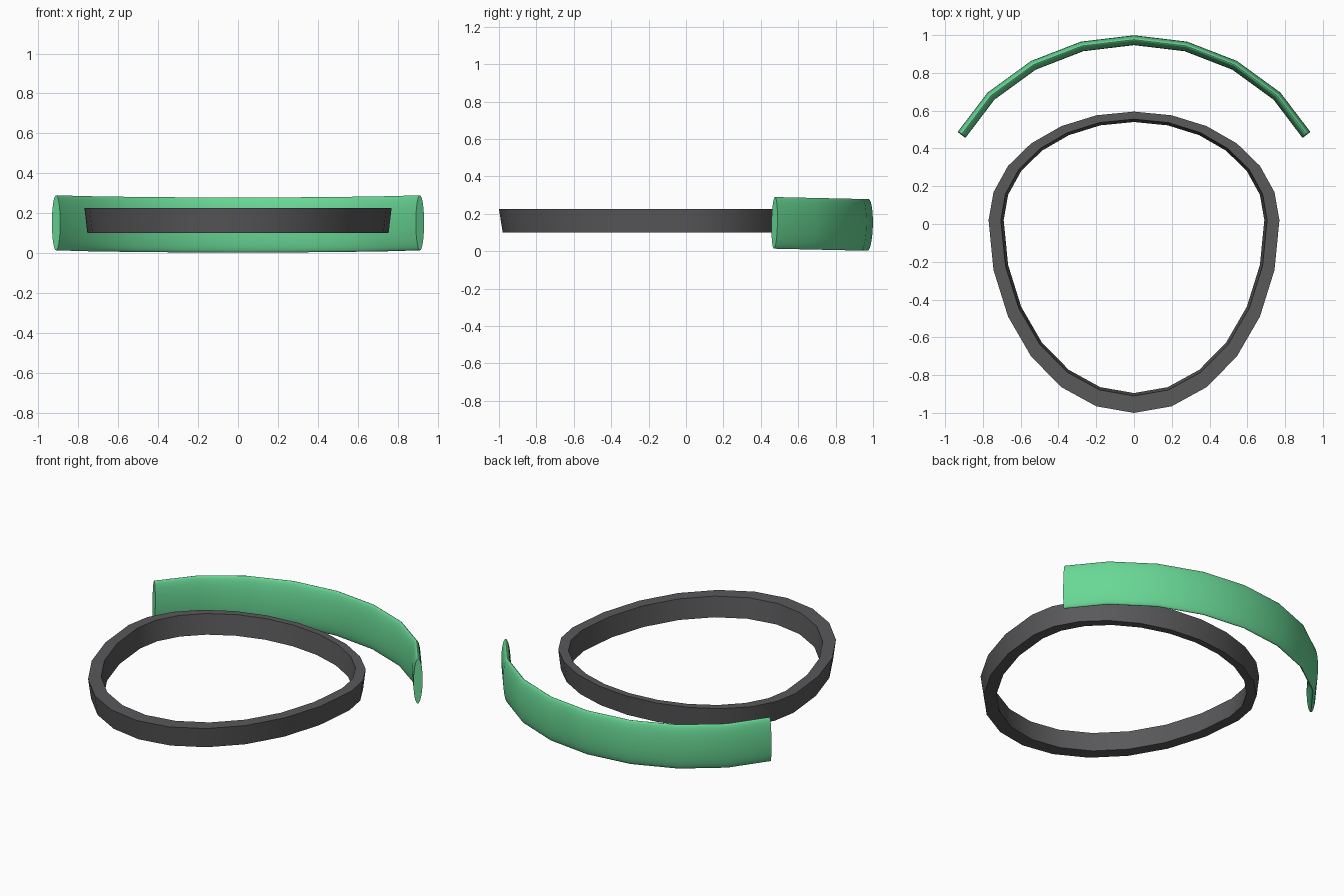
import bpy, bmesh, math
from mathutils import Vector

if "Cube" in bpy.data.objects:
    bpy.data.objects.remove(bpy.data.objects["Cube"])


def material(name, color):
    m = bpy.data.materials.new(name)
    m.diffuse_color = (*color, 1)
    m.use_nodes = True
    m.node_tree.nodes["Principled BSDF"].inputs["Base Color"].default_value = m.diffuse_color
    return m


def loft(name, sections, mat, closed):
    """Skin a list of equal-length closed sections, as a ring or a capped strip."""
    bm = bmesh.new()
    rows = [[bm.verts.new(p) for p in s] for s in sections]
    n, k = len(rows), len(rows[0])
    for i in range(n if closed else n - 1):
        a, b = rows[i], rows[(i + 1) % n]
        for j in range(k):
            bm.faces.new((a[j], a[(j + 1) % k], b[(j + 1) % k], b[j]))
    if not closed:
        bm.faces.new(rows[0])
        bm.faces.new(rows[-1])
    bmesh.ops.recalc_face_normals(bm, faces=bm.faces[:])
    mesh = bpy.data.meshes.new(name)
    bm.to_mesh(mesh)
    bm.free()
    mesh.materials.append(mat)
    ob = bpy.data.objects.new(name, mesh)
    bpy.context.collection.objects.link(ob)
    bpy.ops.object.select_all(action='DESELECT')
    ob.select_set(True)
    bpy.context.view_layer.objects.active = ob
    bpy.ops.object.shade_smooth_by_angle(angle=math.radians(35))
    return ob


green = material("green", (0.14, 0.68, 0.30))
grey = material("dark grey", (0.10, 0.10, 0.105))


# Egg-shaped band: two half ellipses, tapering slightly towards the bottom
def egg(t, rx, back, front, z):
    c = math.cos(t)
    return (rx * math.sin(t), 0.02 + c * (back if c > 0 else front), z)


band = []
for i in range(24):
    t = i * math.tau / 24
    band.append([egg(t, 0.77, 0.575, 1.02, 0.225), egg(t, 0.755, 0.56, 1.0, 0.10),
                 egg(t, 0.69, 0.52, 0.915, 0.10), egg(t, 0.705, 0.535, 0.93, 0.225)])
loft("band", band, grey, True)

# Curved rear bar: thin elliptical section swept along an arc, tilted slightly
half = [(0.275, 0.94), (0.533, 0.84), (0.757, 0.677), (0.912, 0.473)]
path = [Vector((-x, y)) for x, y in reversed(half)] + [Vector((0, 0.973))] + [Vector(p) for p in half]
bar = []
for i, p in enumerate(path):
    d = (path[min(i + 1, 8)] - path[max(i - 1, 0)]).normalized()
    out = Vector((-d.y, d.x))
    sec = []
    for j in range(48):
        a = j * math.tau / 48
        q = p + out * (0.026 * math.cos(a))
        h = 0.138 * math.sin(a)
        sec.append((q.x, q.y + 0.022 * h, 0.1405 + h + 0.022 * (0.973 - q.y)))
    bar.append(sec)
loft("rear_bar", bar, green, False)
